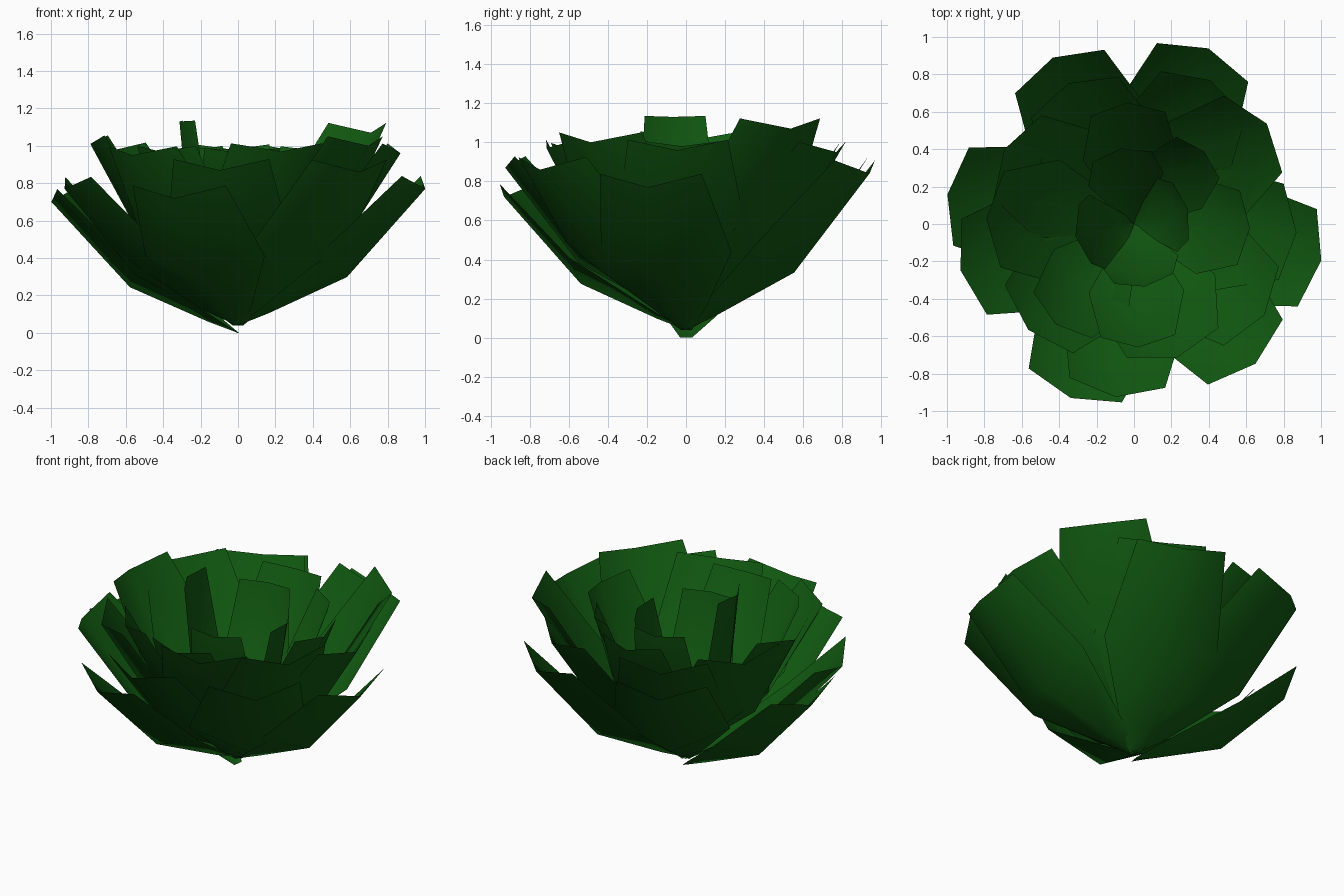
import bpy
import math
from mathutils import Vector

cube = bpy.data.objects.get("Cube")
if cube:
    bpy.data.objects.remove(cube, do_unlink=True)

# Single leaf colour
green = bpy.data.materials.new("leaf_green")
green.use_nodes = True
colour = (0.0055, 0.1, 0.0055, 1)
green.diffuse_color = colour
bsdf = green.node_tree.nodes["Principled BSDF"]
bsdf.inputs["Base Color"].default_value = colour
bsdf.inputs["Roughness"].default_value = 0.8

# Leaf rows: distance out, height, half width, cup depth at the sides
ROWS = [(0.0, 0.0, 0.03, 0.0), (0.16, 0.06, 0.13, 0.05),
        (0.58, 0.245, 0.34, 0.15), (1.0, 0.70, 0.265, 0.10)]
TIP = Vector(ROWS[-1][:2])


def make_leaf(name, azimuth, radius, height, width, base):
    """Cupped leaf, leaned and scaled so its middle tip lands at radius, height."""
    goal = Vector((radius, height - base))
    lean = math.atan2(goal.y, goal.x) - math.atan2(TIP.y, TIP.x)
    size = goal.length / TIP.length
    a = math.radians(azimuth)
    out, side = Vector((math.cos(a), math.sin(a), 0)), Vector((-math.sin(a), math.cos(a), 0))
    up = Vector((0, 0, 1))
    verts = []
    for i, (u, v, half, cup) in enumerate(ROWS):
        prev, here = ROWS[max(i - 1, 0)], ROWS[max(i, 1)]
        slope = math.atan2(here[1] - prev[1], here[0] - prev[0])
        for s in (-1, 0, 1):
            lift = cup * width * abs(s)
            pu = (u - math.sin(slope) * lift) * size
            pv = (v + math.cos(slope) * lift) * size
            r = pu * math.cos(lean) - pv * math.sin(lean)
            z = pu * math.sin(lean) + pv * math.cos(lean)
            verts.append(out * r + side * (s * half * width) + up * (z + base))
    # Faces wound so that the outer, lower side is the front
    faces = [(3 * i + j, 3 * i + j + 1, 3 * i + j + 4, 3 * i + j + 3)
             for i in range(len(ROWS) - 1) for j in range(2)]
    mesh = bpy.data.meshes.new(name)
    mesh.from_pydata(verts, [], faces)
    mesh.materials.append(green)
    mesh.shade_smooth()
    bpy.context.collection.objects.link(bpy.data.objects.new(name, mesh))


# Whorls of leaves: width, base height, then azimuth, tip radius, tip height
WHORLS = {
    "lowest_leaf": (1.0, 0.0, [(171, 1.01, 0.70)]),
    "outer_leaf": (1.0, 0.04, [
        (-11, 1.02, 0.77), (250, 0.99, 0.72), (67, 1.02, 0.84), (116, 0.99, 0.86),
        (195, 0.96, 0.77), (311, 0.99, 0.86)]),
    "middle_leaf": (0.97, 0.09, [
        (37, 0.89, 1.07), (115, 0.83, 0.95), (62, 0.87, 0.95), (178, 0.79, 1.01),
        (-3, 0.87, 0.96), (225, 0.80, 0.95), (264, 0.93, 0.87), (-35, 0.85, 1.0),
        (288, 0.75, 0.97), (150, 0.80, 0.97)]),
    "inner_leaf": (0.75, 0.11, [
        (93, 0.65, 0.98), (-2, 0.62, 0.98), (272, 0.66, 0.96), (232, 0.68, 0.97)]),
    "heart_leaf": (0.6, 0.13, [
        (100, 0.41, 0.98), (46, 0.54, 0.98), (280, 0.34, 0.95), (15, 0.30, 0.94),
        (192, 0.32, 1.13)]),
}
for part, (width, base, leaves) in WHORLS.items():
    for n, (azimuth, radius, height) in enumerate(leaves, 1):
        make_leaf(f"{part}_{n}", azimuth, radius, height, width, base)
